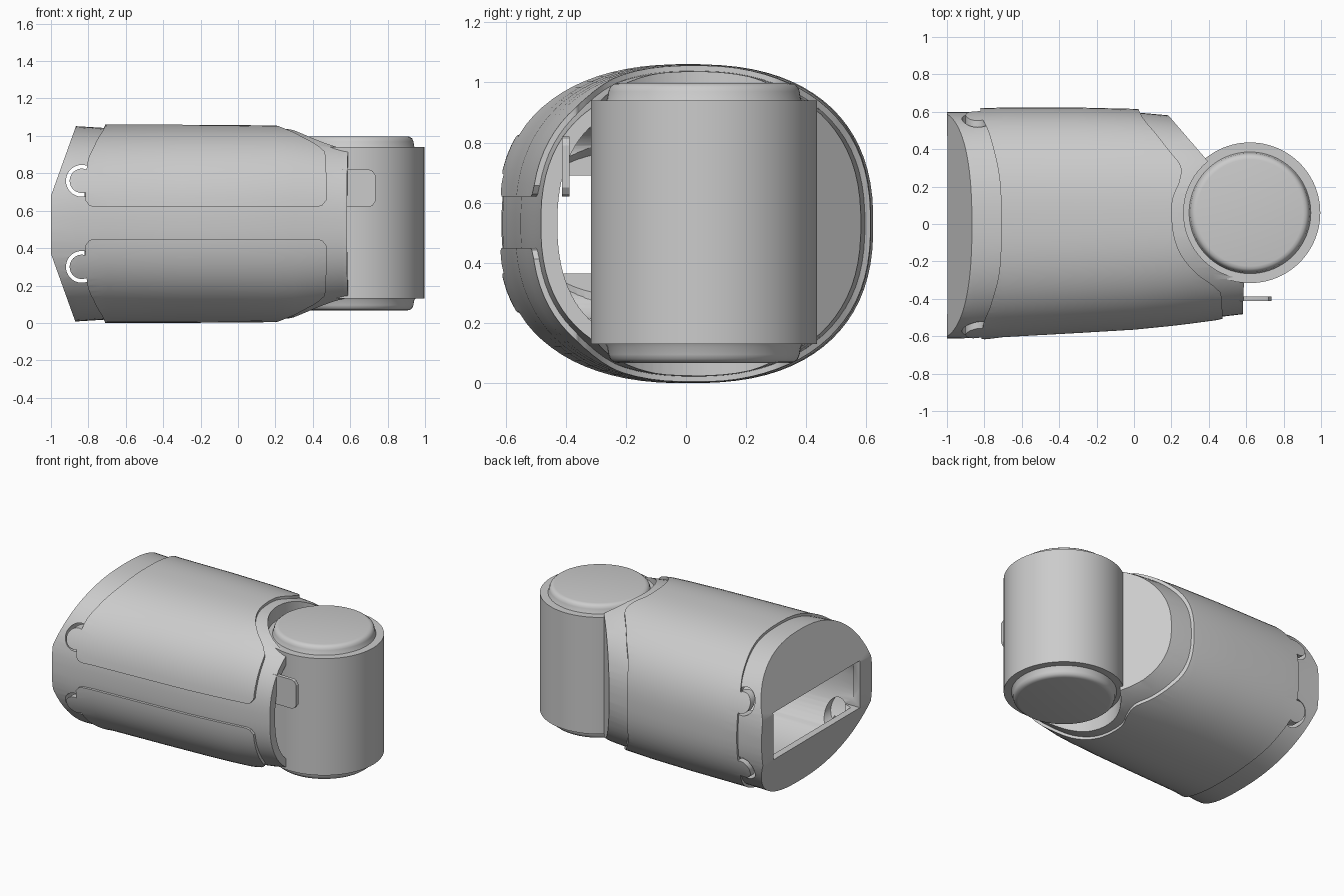
import bpy, bmesh, math
from mathutils import Vector

if "Cube" in bpy.data.objects:
    bpy.data.objects.remove(bpy.data.objects["Cube"])

ZC = 0.53


def make(name, bm):
    bmesh.ops.triangulate(bm, faces=[f for f in bm.faces if len(f.verts) == 4])
    bmesh.ops.recalc_face_normals(bm, faces=bm.faces)
    if bm.calc_volume(signed=True) < 0:
        bmesh.ops.reverse_faces(bm, faces=bm.faces)
    me = bpy.data.meshes.new(name)
    bm.to_mesh(me)
    bm.free()
    ob = bpy.data.objects.new(name, me)
    bpy.context.collection.objects.link(ob)
    return ob


def loft(name, stations, grow=0.0, sides=80):
    """Superellipse sections along x: (x, y_min, y_max, half_height, exponent)."""
    bm = bmesh.new()
    rings = []
    for x, y0, y1, hz, n in stations:
        ry, cy = (y1 - y0) / 2 + grow, (y0 + y1) / 2
        ring = []
        for i in range(sides):
            a = 2 * math.pi * (i + 0.5) / sides
            c, s = math.cos(a), math.sin(a)
            ring.append(bm.verts.new((
                x, cy + ry * math.copysign(abs(c) ** (2 / n), c),
                ZC + (hz + grow) * math.copysign(abs(s) ** (2 / n), s))))
        rings.append(ring)
    for a, b in zip(rings, rings[1:]):
        for i in range(sides):
            j = (i + 1) % sides
            bm.faces.new((a[i], a[j], b[j], b[i]))
    bm.faces.new(rings[0])
    bm.faces.new(rings[-1])
    return make(name, bm)


def prism(name, pts, axis, lo, hi):
    """Polygon in xy (axis z) or xz (axis y), extruded from lo to hi."""
    bm = bmesh.new()
    put = (lambda p, h: (p[0], p[1], h)) if axis == 'z' else (lambda p, h: (p[0], h, p[1]))
    a = [bm.verts.new(put(p, lo)) for p in pts]
    b = [bm.verts.new(put(p, hi)) for p in pts]
    bm.faces.new(a)
    bm.faces.new(b)
    for i in range(len(pts)):
        j = (i + 1) % len(pts)
        bm.faces.new((a[i], a[j], b[j], b[i]))
    return make(name, bm)


def disc(cx, cy, r, n=48):
    return [(cx + r * math.cos(2 * math.pi * i / n), cy + r * math.sin(2 * math.pi * i / n))
            for i in range(n)]


def lathe(name, cx, cy, profile, n=96):
    """Closed solid turned about a vertical axis from (radius, z) points."""
    bm = bmesh.new()
    rings = [[bm.verts.new((x, y, z)) for x, y in disc(cx, cy, r, n)] for r, z in profile]
    for a, b in zip(rings, rings[1:]):
        for i in range(n):
            j = (i + 1) % n
            bm.faces.new((a[i], a[j], b[j], b[i]))
    bm.faces.new(rings[0])
    bm.faces.new(rings[-1])
    return make(name, bm)


def smooth_curve(pts, steps=6):
    """Catmull-Rom through the points."""
    v = [Vector(p) for p in pts]
    v = [2 * v[0] - v[1]] + v + [2 * v[-1] - v[-2]]
    out = []
    for p0, p1, p2, p3 in zip(v, v[1:], v[2:], v[3:]):
        for k in range(steps):
            t = k / steps
            out.append(0.5 * (2 * p1 + (p2 - p0) * t + (2 * p0 - 5 * p1 + 4 * p2 - p3) * t * t
                              + (3 * p1 - p0 - 3 * p2 + p3) * t ** 3))
    return [tuple(p) for p in out] + [tuple(pts[-1])]


def volume(me):
    bm = bmesh.new()
    bm.from_mesh(me)
    v = bm.calc_volume()
    bm.free()
    return v


def boolean(ob, cutter, op='DIFFERENCE'):
    """Apply a cut, trying the other solver if one of them loses the solid."""
    before = ob.data.copy()
    for solver in ('MANIFOLD', 'EXACT'):
        ob.data = before.copy()
        m = ob.modifiers.new('cut', 'BOOLEAN')
        m.object, m.operation, m.solver = cutter, op, solver
        bpy.context.view_layer.objects.active = ob
        bpy.ops.object.modifier_apply(modifier=m.name)
        v = volume(ob.data)
        if v > 0.05 and abs(v - volume(before)) > 1e-7:
            break
    else:
        ob.data = before
    bpy.data.objects.remove(cutter)


def shade(ob):
    bpy.ops.object.select_all(action='DESELECT')
    ob.select_set(True)
    bpy.context.view_layer.objects.active = ob
    bpy.ops.object.shade_smooth_by_angle(angle=math.radians(32))


N = 2.4
core_st = [(-1.05, -0.615, 0.60, 0.528, N), (-0.86, -0.61, 0.60, 0.522, N),
           (-0.70, -0.59, 0.605, 0.512, N), (-0.3, -0.568, 0.605, 0.512, N),
           (0.0, -0.55, 0.598, 0.510, N), (0.2, -0.53, 0.58, 0.508, N),
           (0.3, -0.518, 0.57, 0.505, N), (0.42, -0.502, 0.55, 0.488, N),
           (0.56, -0.485, 0.53, 0.470, N), (0.8, -0.46, 0.5, 0.46, N)]

# Inner housing: hollow, wedge-shaped left end, angled face and open side at the right
core = loft('inner_housing', core_st)
boolean(core, loft('cavity_cut', [(-0.95, -0.5, 0.5, 0.25, 3), (-0.80, -0.52, 0.52, 0.40, 2.5),
                                  (0.0, -0.48, 0.5, 0.42, 2.4), (0.15, -0.46, 0.42, 0.42, 2.4),
                                  (0.3, -0.45, 0.25, 0.40, 2.3), (0.75, -0.415, 0.05, 0.37, 2.2)]))
boolean(core, prism('end_window_cut', [(-1.2, 0.365), (-0.85, 0.365), (-0.85, 0.69), (-1.2, 0.69)],
                    'y', -0.48, 0.47))
boolean(core, prism('wedge_cut', [(-1, 0.37), (-1, 0.68), (-0.86, 1.07), (0.9, 1.07),
                                  (0.9, -0.02), (-0.86, -0.02)], 'y', -1, 1), 'INTERSECT')
boolean(core, prism('plan_cut', [(-1.2, -0.8), (0.57, -0.8), (0.59, -0.25), (0.62, 0.06),
                                 (0.40, 0.33), (0.18, 0.585), (0.165, 0.8), (-1.2, 0.8)],
                    'z', -0.5, 1.5), 'INTERSECT')
# Sockets for the drum ends
for lo, hi in ((0.935, 1.2), (-0.2, 0.135)):
    boolean(core, prism('socket_cut', disc(0.62, 0.06, 0.355, 64), 'z', lo, hi))
# Clip holes in the side walls
for z in (0.76, 0.30):
    boolean(core, prism('clip_cut', disc(-0.835, z, 0.085), 'y', -0.9, 0.9))
shade(core)

# Outer cover: thin skin with curved edges, clip tongues and a gap on the front
cover = loft('outer_cover', core_st, 0.018)
left = smooth_curve([(-0.83, 0.8), (-0.82, 0.6), (-0.77, 0.47), (-0.72, 0.25), (-0.71, 0.0),
                     (-0.72, -0.25), (-0.765, -0.43), (-0.81, -0.56), (-0.82, -0.8)])
right = smooth_curve([(0.475, -0.8), (0.47, -0.42), (0.44, -0.345), (0.33, -0.26), (0.25, -0.16),
                      (0.21, -0.04), (0.205, 0.12), (0.245, 0.23), (0.25, 0.31), (0.19, 0.39),
                      (0.12, 0.48), (0.03, 0.6), (-0.02, 0.8)])
plan = prism('cover_plan', left + right, 'z', -0.5, 1.5)
for z in (0.76, 0.30):
    boolean(plan, prism('tongue', disc(-0.835, z, 0.065), 'y', -0.75, 0.75), 'UNION')
boolean(cover, plan, 'INTERSECT')
boolean(cover, loft('cover_hollow', [(x * 1.1, *r) for x, *r in core_st], -0.025))
gap = prism('front_gap', [(-1.2, 0.41), (-0.82, 0.41), (-0.795, 0.442), (-0.77, 0.45),
                          (0.42, 0.45), (0.45, 0.442), (0.475, 0.41), (0.6, 0.41),
                          (0.6, 0.66), (0.475, 0.66), (0.45, 0.628), (0.42, 0.62),
                          (-0.77, 0.62), (-0.795, 0.628), (-0.82, 0.66), (-1.2, 0.66)],
            'y', -0.9, -0.3)
boolean(cover, gap)
shade(cover)

# Upright drum at the right end
shade(lathe('drum', 0.62, 0.06, [(0.376, 0.13), (0.376, 0.94)]))

# Rounded end caps of the drum
edge = [(0.335, 0.925), (0.322, 0.945), (0.318, 0.97), (0.312, 0.985), (0.30, 0.995), (0.285, 0.998)]
shade(lathe('top_cap', 0.62, 0.06, edge))
shade(lathe('bottom_cap', 0.62, 0.06, [(r, 2 * ZC - z + 0.005) for r, z in edge]))

# Small latch tab beside the drum
shade(prism('latch_tab', [(0.48, 0.62), (0.70, 0.62), (0.72, 0.628), (0.735, 0.65), (0.735, 0.79),
                          (0.72, 0.812), (0.70, 0.82), (0.48, 0.82)], 'y', -0.412, -0.388))
